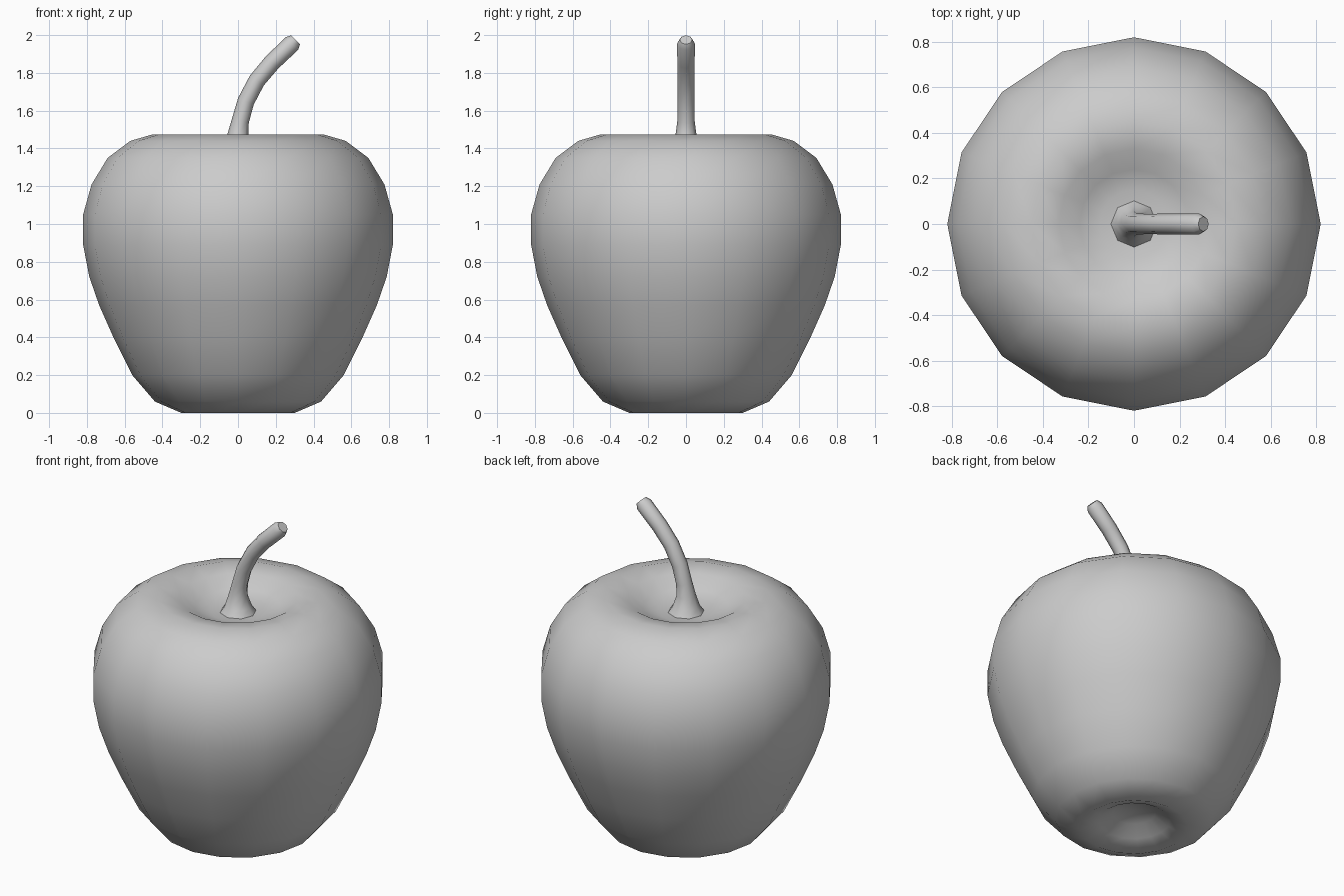
import bpy, bmesh, math
from mathutils import Vector

if "Cube" in bpy.data.objects:
    bpy.data.objects.remove(bpy.data.objects["Cube"])


def finish(bm, name, angle):
    bmesh.ops.recalc_face_normals(bm, faces=bm.faces)
    mesh = bpy.data.meshes.new(name)
    bm.to_mesh(mesh)
    bm.free()
    obj = bpy.data.objects.new(name, mesh)
    bpy.context.collection.objects.link(obj)
    bpy.ops.object.select_all(action='DESELECT')
    obj.select_set(True)
    bpy.context.view_layer.objects.active = obj
    bpy.ops.object.shade_smooth_by_angle(angle=math.radians(angle))
    return obj


def loft(bm, rings):
    for a, b in zip(rings, rings[1:]):
        n = len(a)
        for i in range(n):
            bm.faces.new((a[i], a[(i + 1) % n], b[(i + 1) % n], b[i]))


def cap(bm, ring, point):
    tip = bm.verts.new(point)
    for i in range(len(ring)):
        bm.faces.new((ring[i], ring[(i + 1) % len(ring)], tip))


def tube(name, path, sides, start, end, angle):
    """Loft rings along (x, z, radius) points in the xz plane."""
    bm = bmesh.new()
    rings = []
    for x, z, r, tilt in path:
        t = math.radians(tilt)
        side = Vector((math.cos(t), 0, -math.sin(t)))
        ring = []
        for i in range(sides):
            a = 2 * math.pi * i / sides
            ring.append(bm.verts.new(Vector((x, 0, z)) + side * r * math.cos(a)
                                     + Vector((0, r * math.sin(a), 0))))
        rings.append(ring)
    loft(bm, rings)
    cap(bm, rings[0], start)
    cap(bm, rings[-1], end)
    return finish(bm, name, angle)


# Fruit body: 16-sided lathe with a dimple at both ends (radius, height)
profile = [(.12, .09), (.20, .04), (.30, 0), (.44, .06), (.56, .20), (.655, .39),
           (.735, .57), (.787, .72), (.82, .89), (.82, 1.05), (.775, 1.21),
           (.69, 1.35), (.57, 1.44), (.45, 1.475), (.33, 1.455), (.24, 1.40),
           (.15, 1.375)]
tube("apple_body", [(0, z, r, 0) for r, z in profile], 16,
     (0, 0, .11), (0, 0, 1.37), 80)

# Stem: flared base, bent towards +x, bevelled tip (x, z, radius, tilt)
stem = [(0, 1.365, .107, 0), (0, 1.41, .077, 0), (0, 1.475, .055, 4),
        (.012, 1.545, .046, 12), (.042, 1.65, .045, 23), (.10, 1.76, .045, 35),
        (.18, 1.855, .046, 42), (.285, 1.955, .047, 46), (.305, 1.975, .033, 46)]
tube("stem", stem, 8, (0, 0, 1.365), (.305, 0, 1.975), 50)
